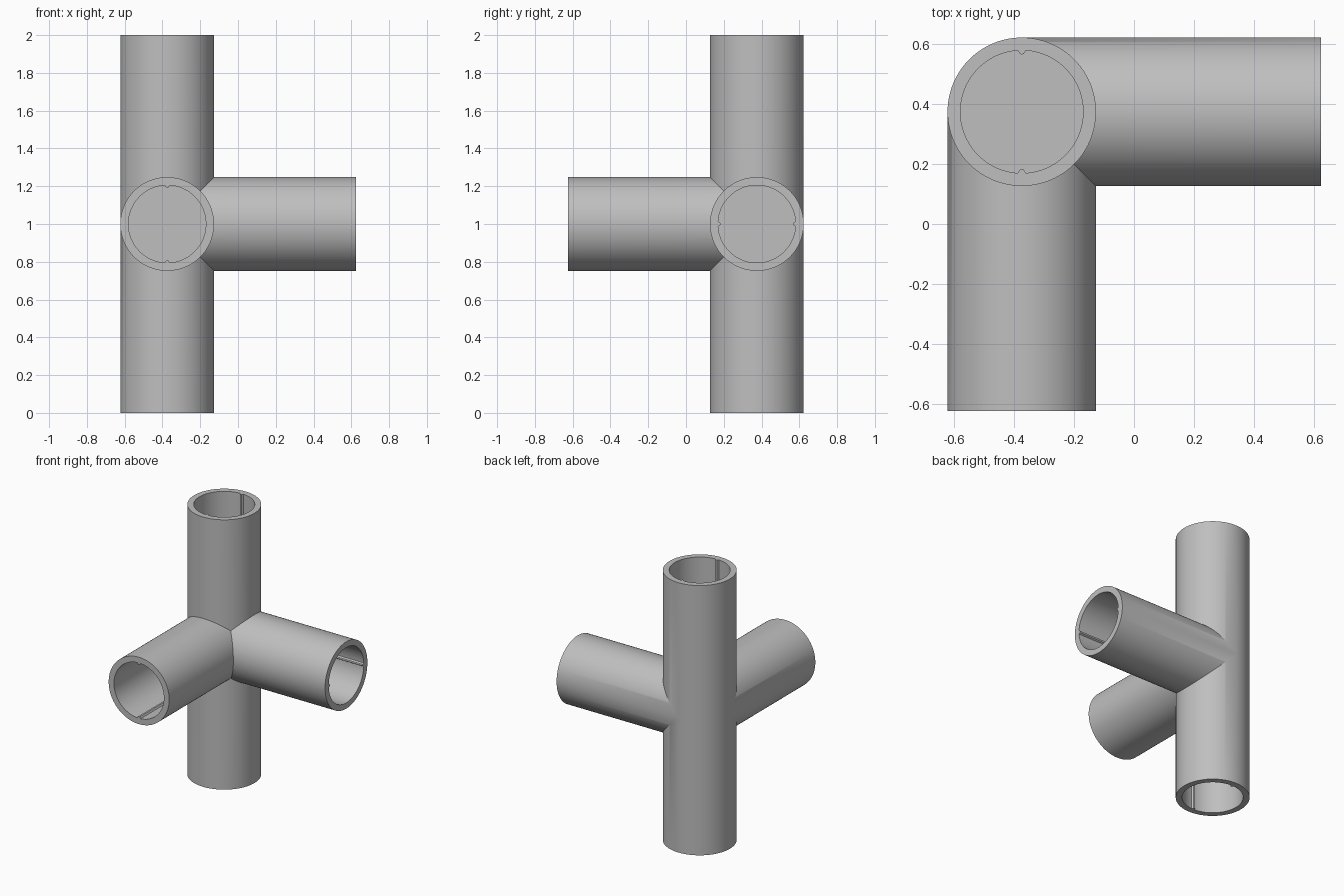
import bpy, bmesh, math
from mathutils import Vector

if "Cube" in bpy.data.objects:
    bpy.data.objects.remove(bpy.data.objects["Cube"], do_unlink=True)

HUB = Vector((-0.375, 0.375, 1.0))   # where the tube axes meet
OUTER, INNER, RIDGE = 0.248, 0.205, 0.0134
LENGTH, FLOOR = 1.0, 0.25            # socket mouth and floor, from the hub
STEPS = 192

X, Y, Z = Vector((1, 0, 0)), Vector((0, 1, 0)), Vector((0, 0, 1))
# each branch: axis, and the direction its pair of inner ridges lies along
BRANCHES = [(Z, Y), (-Z, Y), (X, Y), (-Y, Z)]

grey = bpy.data.materials.new("plain grey")
grey.use_nodes = True
colour = (0.52, 0.52, 0.52, 1)
grey.diffuse_color = colour
grey.node_tree.nodes["Principled BSDF"].inputs["Base Color"].default_value = colour


def socket_radius(angle):
    """Bore radius, reduced where a half-round ridge runs along the wall."""
    off = (angle + math.pi / 2) % math.pi - math.pi / 2
    return INNER - math.sqrt(max(0.0, RIDGE ** 2 - (off * INNER) ** 2))


def bridge(bm, ring_a, ring_b):
    for i in range(STEPS):
        j = (i + 1) % STEPS
        corners = [ring_a[i], ring_a[j], ring_b[j], ring_b[i]]
        bm.faces.new(corners)


def add_branch(bm, axis, side):
    other = axis.cross(side)
    neighbours = [d for d, _ in BRANCHES if d.dot(axis) < 0.5]
    mitre, mouth, lip, floor = [], [], [], []
    for i in range(STEPS):
        angle = math.tau * i / STEPS
        ray = side * math.cos(angle) + other * math.sin(angle)
        wall, bore = ray * OUTER, ray * socket_radius(angle)
        # equal tubes meet on 45 degree mitres
        start = max([0.0] + [wall.dot(d) for d in neighbours])
        for ring, offset, t in ((mitre, wall, start), (mouth, wall, LENGTH),
                                (lip, bore, LENGTH), (floor, bore, FLOOR)):
            ring.append(bm.verts.new(HUB + offset + axis * t))
    # outer wall, rim, bore and socket floor
    for a, b in ((mitre, mouth), (mouth, lip), (lip, floor)):
        bridge(bm, a, b)
    bm.faces.new(floor)


bm = bmesh.new()
for axis, side in BRANCHES:
    add_branch(bm, axis, side)

# weld the branches along their mitres
bmesh.ops.remove_doubles(bm, verts=bm.verts, dist=0.0005)
bmesh.ops.recalc_face_normals(bm, faces=bm.faces)

mesh = bpy.data.meshes.new("pipe_connector")
bm.to_mesh(mesh)
bm.free()
mesh.materials.append(grey)
connector = bpy.data.objects.new("pipe_connector", mesh)
bpy.context.collection.objects.link(connector)

bpy.ops.object.select_all(action="DESELECT")
connector.select_set(True)
bpy.context.view_layer.objects.active = connector
bpy.ops.object.shade_smooth_by_angle(angle=math.radians(25))
